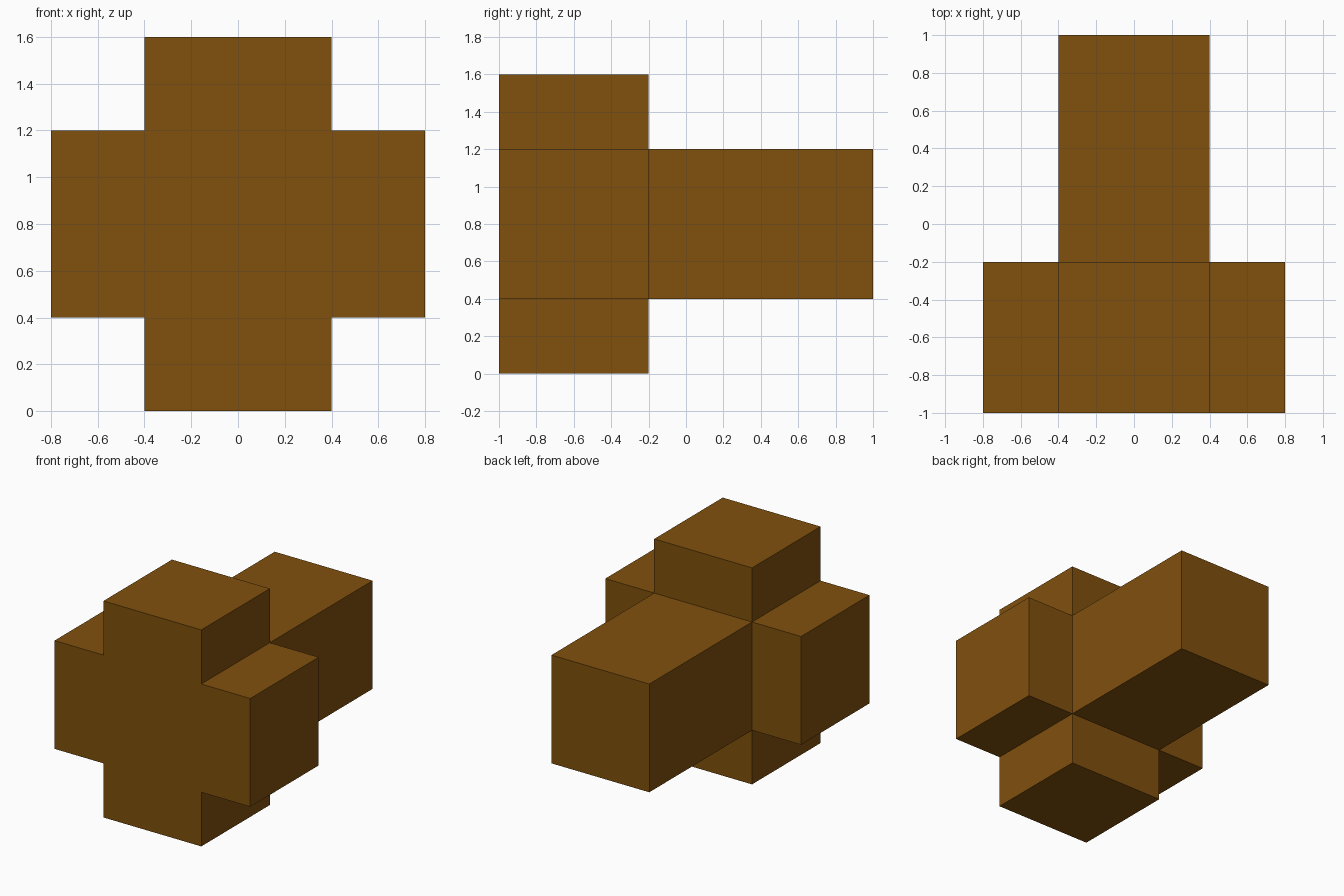
import bpy, bmesh, math
from mathutils import Matrix, Vector

if "Cube" in bpy.data.objects:
    bpy.data.objects.remove(bpy.data.objects["Cube"])

brown = bpy.data.materials.new("brown")
brown.diffuse_color = (0.216, 0.08, 0.004, 1.0)
brown.use_nodes = True
brown.node_tree.nodes["Principled BSDF"].inputs["Base Color"].default_value = brown.diffuse_color

# Core cube at the middle of the cross
bm = bmesh.new()
bmesh.ops.create_cube(bm, size=0.8, matrix=Matrix.Translation((0, -0.6, 0.8)))

# Arms grown from the cube faces: four short ones and a long one to the back
for direction, length in (((1, 0, 0), 0.4), ((-1, 0, 0), 0.4),
                          ((0, 0, 1), 0.4), ((0, 0, -1), 0.4),
                          ((0, 1, 0), 1.2)):
    d = Vector(direction)
    bm.normal_update()
    face = max(bm.faces, key=lambda f: (round(f.normal.dot(d), 3),
                                        round(f.calc_center_median().dot(d), 3)))
    tip = bmesh.ops.extrude_discrete_faces(bm, faces=[face])["faces"][0]
    bmesh.ops.translate(bm, verts=tip.verts[:], vec=d * length)

# Merge the coplanar front faces into one cross
bm.normal_update()
bmesh.ops.dissolve_limit(bm, angle_limit=math.radians(1),
                         verts=bm.verts[:], edges=bm.edges[:])
bmesh.ops.recalc_face_normals(bm, faces=bm.faces[:])

mesh = bpy.data.meshes.new("cross_block")
bm.to_mesh(mesh)
bm.free()
mesh.materials.append(brown)
bpy.context.collection.objects.link(bpy.data.objects.new("cross_block", mesh))
